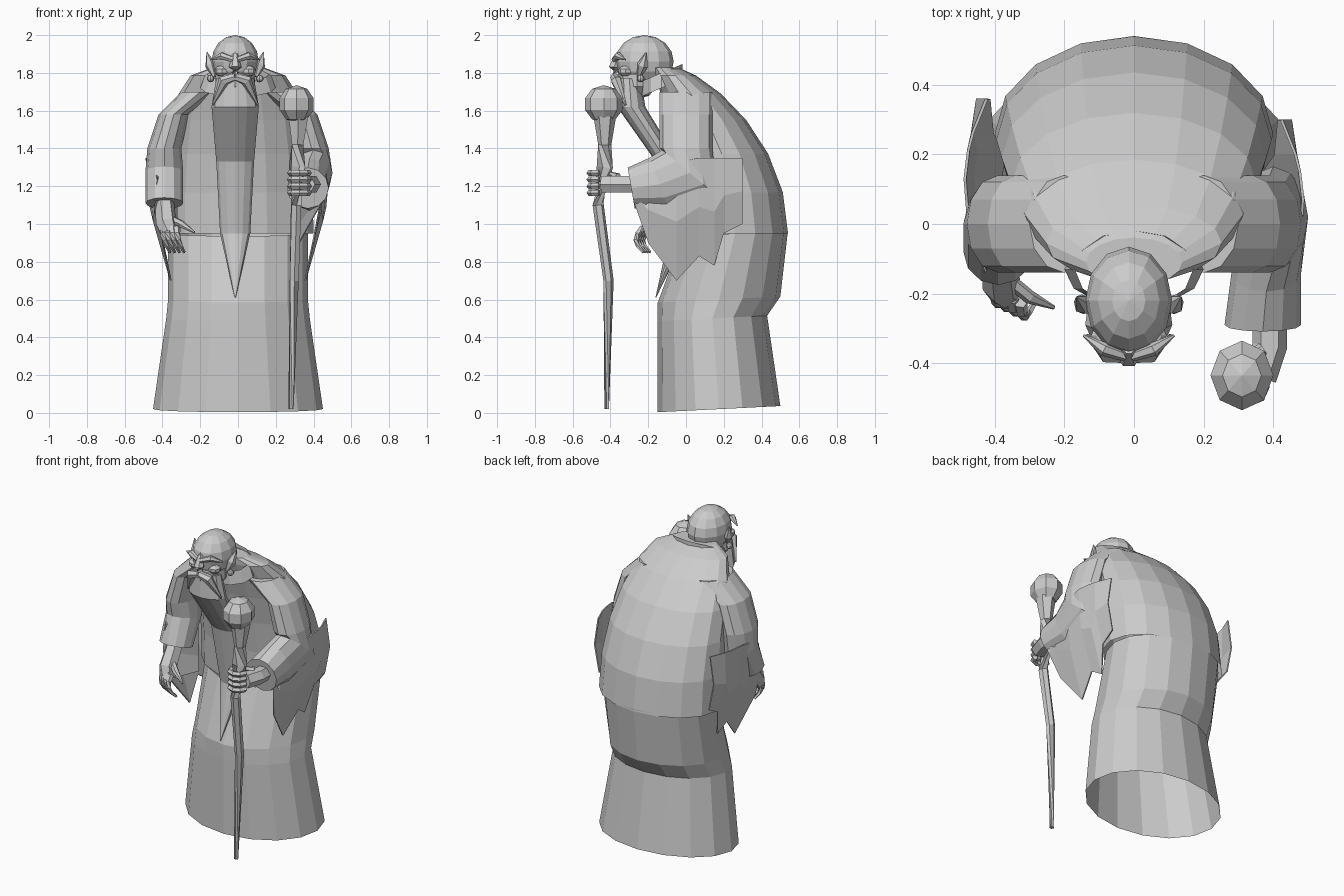
import bpy, bmesh, math
from math import sin, cos, pi
from mathutils import Vector, Matrix

if "Cube" in bpy.data.objects:
    bpy.data.objects.remove(bpy.data.objects["Cube"], do_unlink=True)

stone_grey = (.6, .6, .6, 1)
material = bpy.data.materials.new("stone_grey")
material.use_nodes = True
material.diffuse_color = stone_grey
shader = material.node_tree.nodes["Principled BSDF"]
shader.inputs["Base Color"].default_value = stone_grey


def finish(name, bm):
    bmesh.ops.recalc_face_normals(bm, faces=bm.faces)
    mesh = bpy.data.meshes.new(name)
    bm.to_mesh(mesh)
    bm.free()
    mesh.materials.append(material)
    part = bpy.data.objects.new(name, mesh)
    bpy.context.collection.objects.link(part)
    return part


def skin(name, rings, capped_low=True, capped_high=True):
    """Bridge rings of equal point count, with optional end caps."""
    bm = bmesh.new()
    loops = [[bm.verts.new(point) for point in ring] for ring in rings]
    for lower, upper in zip(loops, loops[1:]):
        for i in range(len(lower)):
            bm.faces.new((lower[i - 1], lower[i], upper[i], upper[i - 1]))
    if capped_low:
        bm.faces.new(loops[0][::-1])
    if capped_high:
        bm.faces.new(loops[-1])
    return finish(name, bm)


def ellipse_ring(centre, width, depth, tilt=0, sides=12):
    """Level ellipse whose depth axis may be tilted up or down."""
    across = Vector((width, 0, 0))
    along = Vector((0, depth * cos(tilt), depth * sin(tilt)))
    angles = [math.tau * i / sides for i in range(sides)]
    return [Vector(centre) + across * cos(a) + along * sin(a) for a in angles]


def front_back_ring(z, width, front, back, tilt=0):
    return ellipse_ring((0, (front + back) / 2, z), width, (back - front) / 2, tilt, sides=16)


def limb(name, path, sides=6):
    """Round tube along a path of x, y, z, radius."""
    rings = []
    centres = [Vector(point[:3]) for point in path]
    for k, (centre, point) in enumerate(zip(centres, path)):
        direction = centres[min(k + 1, len(path) - 1)] - centres[max(k - 1, 0)]
        turn = direction.to_track_quat('Z', 'Y')
        circle = ellipse_ring((0, 0, 0), point[-1], point[-1], sides=sides)
        rings.append([centre + turn @ corner for corner in circle])
    return skin(name, rings)


def blob(name, centre, radii, segments=8, rings=5):
    """Faceted ellipsoid."""
    bm = bmesh.new()
    placing = Matrix.Translation(centre) @ Matrix.Diagonal((*radii, 1))
    bmesh.ops.create_uvsphere(bm, u_segments=segments, v_segments=rings, radius=1, matrix=placing)
    return finish(name, bm)


# Skirt, open underneath, with the overhanging fold at the back
skirt_rows = [(.02, .45, -.15, .5), (.5, .38, -.15, .43), (.6, .37, -.15, .5), (.95, .37, -.02, .54)]
skin("skirt", [front_back_ring(*row, tilt=.05) for row in skirt_rows],
     capped_low=False, capped_high=False)

# Hunched upper robe: the back rounds over while the chest leans forward
robe_rings = []
for step in range(7):
    rise, shrink = sin(step / 4), cos(step / 4)
    robe_rings.append(front_back_ring(.95 + .88 * rise, .4 * shrink ** .4,
                                      -.02 - .16 * rise ** 2, .59 * shrink ** 1.5 - .05))
skin("robe_body", robe_rings, capped_low=False)

# Standing collar, higher at the nape
skin("collar", [ellipse_ring((0, -.13, z), width, .12, tilt=.4)
                for z, width in ((1.72, .2), (1.8, .17))], capped_low=False, capped_high=False)


def sleeve(name, side, forearm):
    """Shared shoulder and upper arm, followed by its own forearm rings."""
    upper = [ellipse_ring((side * x, 0, z), width, .14)
             for x, z, width in ((.2, 1.7, .1), (.34, 1.58, .08), (.39, 1.4, .09))]
    skin(name, upper + [ellipse_ring(*row) for row in forearm])


sleeve("left_sleeve", 1, [((.4, .02, 1.27), .1, .19, -.7), ((.38, -.14, 1.21), .1, .15, -1.2),
                          ((.37, -.29, 1.19), .11, .11, -1.4)])
sleeve("right_sleeve", -1, [((-.39, 0, 1.28), .1, .12, -.2), ((-.39, -.08, 1.11), .1, .1, -.3)])

# Hanging sleeve cloth with a ragged hem of y, z points
hem_points = [(-.27, 1.1), (-.2, .9), (-.05, .7), (.07, .83), (.15, .78), (.2, .95), (.3, 1)]


def drape(name, side, hem, shift):
    bm = bmesh.new()
    columns = []
    for y, hem_z in hem:
        top = Vector((side * (.49 - (y - .05) ** 2), y + shift, 1.35 + min(y, 0) / 2))
        bottom = Vector((side * (.36 + (hem_z - .7) / 5), y + shift, hem_z))
        middle = top.lerp(bottom, .5) + Vector((side * .03, 0, 0))
        columns.append([bm.verts.new(point) for point in (top, middle, bottom)])
    # inner fold closing the cloth towards the body
    inner = [bm.verts.new((side * .32, .05, z)) for z in (1.25, 1, .9)]
    columns.insert(0, inner)
    for before, after in zip(columns, columns[1:]):
        for i in range(2):
            bm.faces.new((before[i], before[i + 1], after[i + 1], after[i]))
    cloth = finish(name, bm)
    cloth.modifiers.new("cloth_thickness", 'SOLIDIFY').thickness = .008


drape("left_sleeve_drape", 1, hem_points, shift=0)
drape("right_sleeve_drape", -1, hem_points[1:], shift=.06)

# Bald head with its jaw and hooked nose
middle_x = -.015
blob("head", (middle_x, -.22, 1.86), (.125, .155, .14), segments=12, rings=8)
blob("jaw", (middle_x, -.26, 1.76), (.11, .11, .1))
limb("nose", [(middle_x, -.36, 1.9, .015), (middle_x, -.38, 1.83, .033), (middle_x, -.37, 1.8, .02)])

# Features repeated on both sides of the face
for side, label in ((1, "left_"), (-1, "right_")):
    def face_path(*points):
        return [(middle_x + side * x, y, z, radius) for x, y, z, radius in points]

    limb(label + "brow", face_path((.01, -.38, 1.87, .015), (.07, -.36, 1.89, .02),
                                   (.13, -.32, 1.87, .004)))
    limb(label + "moustache", face_path((0, -.38, 1.78, .02), (.06, -.37, 1.76, .03),
                                        (.12, -.32, 1.63, .005)))
    limb(label + "ear", face_path((.11, -.25, 1.78, .01), (.13, -.23, 1.84, .03),
                                  (.15, -.21, 1.91, .002)))
    blob(label + "cheek", (middle_x + side * .07, -.32, 1.81), (.04, .04, .03))
    blob(label + "earring", (middle_x + side * .13, -.24, 1.77), (.02, .02, .02))

# Long beard lying down the front, tapering to a point
beard_rows = [(1.77, .1, -.3), (1.62, .125, -.29), (1.33, .1, -.1), (.95, .08, -.04), (.61, .003, -.16)]
skin("beard", [ellipse_ring((middle_x, y, z), width, width * .6) for z, width, y in beard_rows])

# Crooked staff, leaning slightly outwards, with a faceted knob
staff_rows = [(.02, -.42, .014), (.7, -.41, .027), (1.1, -.465, .03), (1.3, -.43, .045),
              (1.42, -.43, .035), (1.57, -.43, .06)]
limb("staff", [(.28 + z / 40, y, z, radius) for z, y, radius in staff_rows])
blob("staff_knob", (.31, -.435, 1.635), (.095, .105, .1))

# Hands: the left one grips the staff, the right one hangs
limb("left_hand", [(.39, -.25, 1.21, .05), (.39, -.35, 1.21, .05), (.36, -.44, 1.21, .05)])
limb("right_hand", [(-.39, -.08, 1.13, .05), (-.38, -.18, 1, .055), (-.37, -.2, .95, .045)])
limb("left_thumb", [(.37, -.36, 1.25, .02), (.28, -.42, 1.27, .012)])
limb("right_thumb", [(-.36, -.16, 1.03, .02), (-.3, -.21, 1, .02), (-.23, -.24, .955, .006)])

# Fingers wrap round the staff on the left and curl under on the right
for finger in range(4):
    grip, curl = [], []
    for joint in range(5):
        bend = joint / 4
        grip.append((.325 + .05 * cos(pi * bend), -.46 - .05 * sin(pi * bend),
                     1.165 + .035 * finger, .017))
        curl.append((-.4 + .025 * finger + .04 * bend ** 2,
                     -.19 - .012 * finger - .04 * sin(pi * bend),
                     .98 - .13 * bend, .02 - .012 * bend))
    limb("left_finger_" + str(finger), grip, sides=5)
    limb("right_finger_" + str(finger), curl, sides=5)
